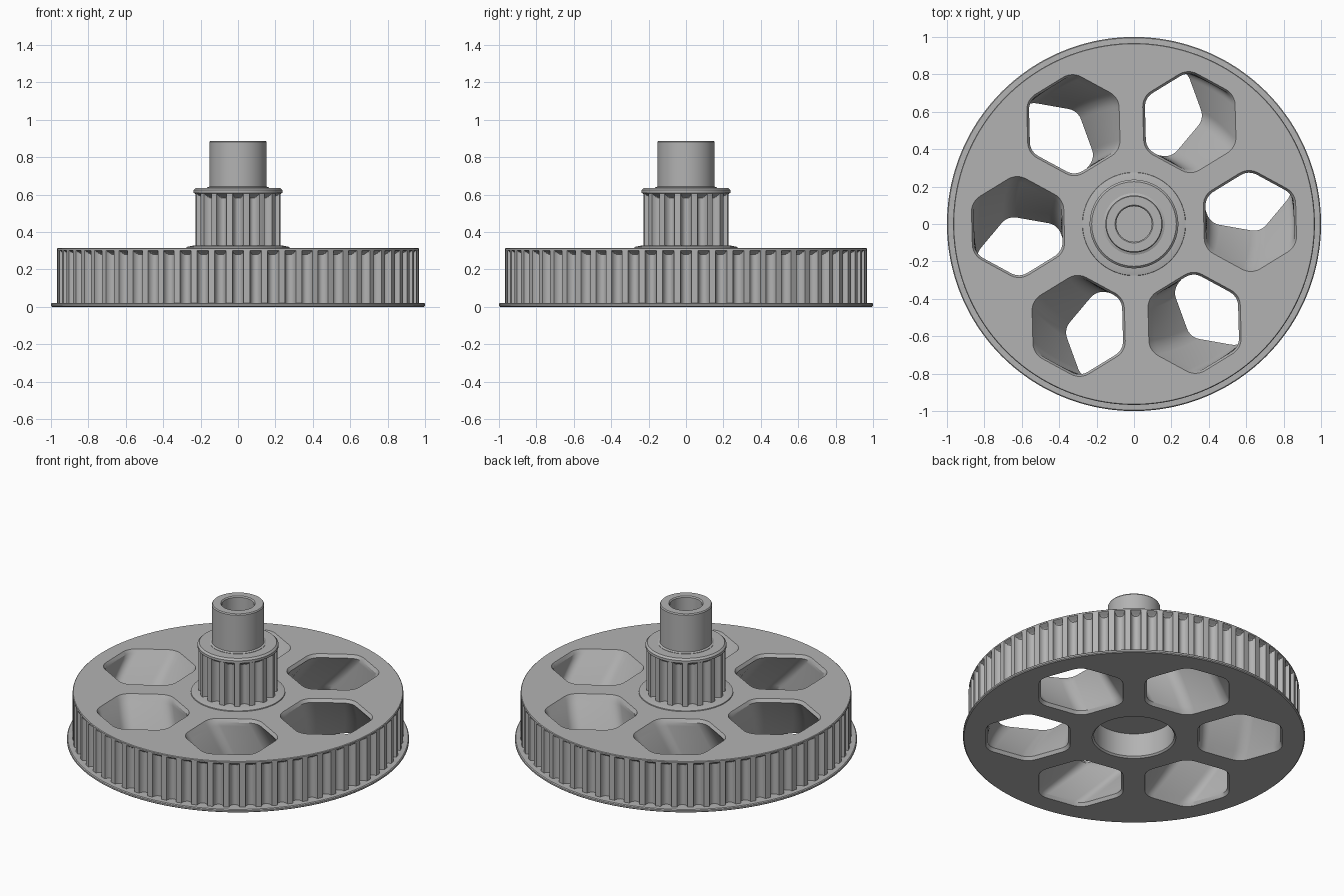
import bpy, bmesh
from math import sin, cos, pi, radians, sqrt

cube = bpy.data.objects.get("Cube")
if cube:
    bpy.data.objects.remove(cube, do_unlink=True)

grey = bpy.data.materials.new("plain_grey")
grey.use_nodes = True
colour = (0.45, 0.45, 0.45, 1)
grey.diffuse_color = colour
grey.node_tree.nodes["Principled BSDF"].inputs["Base Color"].default_value = colour


def loft(name, rings):
    """Skin a stack of equal-length closed rings and cap both ends."""
    bm = bmesh.new()
    rows = [[bm.verts.new(p) for p in ring] for ring in rings]
    n = len(rows[0])
    for low, high in zip(rows, rows[1:]):
        for i in range(n):
            j = (i + 1) % n
            bm.faces.new((low[i], low[j], high[j], high[i]))
    bm.faces.new(rows[0][::-1])
    bm.faces.new(rows[-1])
    bmesh.ops.recalc_face_normals(bm, faces=bm.faces)
    mesh = bpy.data.meshes.new(name)
    bm.to_mesh(mesh)
    bm.free()
    mesh.materials.append(grey)
    ob = bpy.data.objects.new(name, mesh)
    bpy.context.collection.objects.link(ob)
    return ob


def turned(name, profile, sides=96):
    """Solid of revolution from (radius, z) points."""
    turn = [2 * pi * i / sides for i in range(sides)]
    return loft(name, [[(r * cos(a), r * sin(a), z) for a in turn] for r, z in profile])


def toothed(name, teeth, rim, depth, levels):
    """Pulley: each level is (z, smallest radius, largest radius)."""
    half = 0.32
    marks = [half * sin(radians(d)) for d in range(-90, 91, 18)] + [0.44, 0.56]
    outline = []
    for t in range(teeth):
        for u in marks:
            cut = depth * sqrt(max(0, 1 - (u / half) ** 2))
            outline.append((2 * pi * (t + u) / teeth, rim - cut))
    rings = []
    for z, low, high in levels:
        ring = [(a, max(low, min(high, r))) for a, r in outline]
        rings.append([(r * cos(a), r * sin(a), z) for a, r in ring])
    return loft(name, rings)


def window_cutter(turn):
    """Rounded hexagon swept along a helix about the main axis."""
    rings = []
    steps = 12
    stations = [(-0.01, 0.018, 0), (0.02, 0, 0)]
    stations += [(0.02 + 0.275 * s / steps, 0, s / steps) for s in range(1, steps + 1)]
    stations.append((0.325, 0.018, 1))
    for z, grow, t in stations:
        twist = turn + radians(20 - 18.5 * t)
        corner = 0.085 + grow
        reach = 0.15 / cos(pi / 6)
        ring = []
        for k in range(6):
            mid = pi / 6 + k * pi / 3
            for s in range(7):
                a = mid + radians(-30 + 10 * s)
                x = 0.62 + reach * cos(mid) + corner * cos(a)
                y = reach * sin(mid) + corner * sin(a)
                ring.append((x * cos(twist) - y * sin(twist),
                             x * sin(twist) + y * cos(twist), z))
        rings.append(ring)
    return loft("window_cutter", rings)


def carve(ob, cutter):
    mod = ob.modifiers.new("cut", 'BOOLEAN')
    mod.operation = 'DIFFERENCE'
    mod.solver = 'EXACT'
    mod.object = cutter
    bpy.context.view_layer.objects.active = ob
    bpy.ops.object.modifier_apply(modifier=mod.name)
    bpy.data.objects.remove(cutter, do_unlink=True)


def dome(z0, z1, r0, r1, steps=5):
    """Sloped ends that close the tooth grooves under a rim."""
    return [(z0 + (z1 - z0) * s / steps, r0 + (r1 - r0) * s / steps, r1)
            for s in range(steps + 1)]


# Large pulley with its bottom flange and plain top rim
wheel = toothed("large_pulley", 64, 0.967, 0.036,
                [(0, 0.994, 0.994), (0.005, 1, 1), (0.015, 1, 1), (0.02, 0.995, 0.995),
                 (0.021, 0.9, 0.967)]
                + dome(0.28, 0.302, 0.931, 0.967)
                + [(0.311, 0.967, 0.967), (0.315, 0.963, 0.963)])
for k in range(6):
    carve(wheel, window_cutter(k * pi / 3))
# Blind recess in the underside
carve(wheel, turned("recess_cutter", [(0.255, -0.01), (0.235, 0.01), (0.235, 0.16)]))

# Thin seat under the small pulley
seat = turned("hub_seat", [(0.278, 0.31), (0.275, 0.32), (0.24, 0.327)])

# Small pulley with its top flange
small = toothed("small_pulley", 16, 0.23, 0.036,
                [(0.312, 0.15, 0.23)]
                + dome(0.582, 0.605, 0.194, 0.23)
                + [(0.609, 0.237, 0.237), (0.625, 0.237, 0.237), (0.636, 0.226, 0.226)])
carve(small, turned("core_cutter", [(0.12, 0.34), (0.12, 0.7)]))

# Upper shaft with a blind bore
shaft = turned("shaft", [(0.14, 0.33), (0.165, 0.6), (0.165, 0.638), (0.153, 0.643),
                         (0.153, 0.88), (0.148, 0.887), (0.101, 0.887),
                         (0.095, 0.88), (0.095, 0.35)])

for ob in (wheel, seat, small, shaft):
    bpy.ops.object.select_all(action='DESELECT')
    ob.select_set(True)
    bpy.context.view_layer.objects.active = ob
    bpy.ops.object.shade_smooth_by_angle(angle=radians(30))
